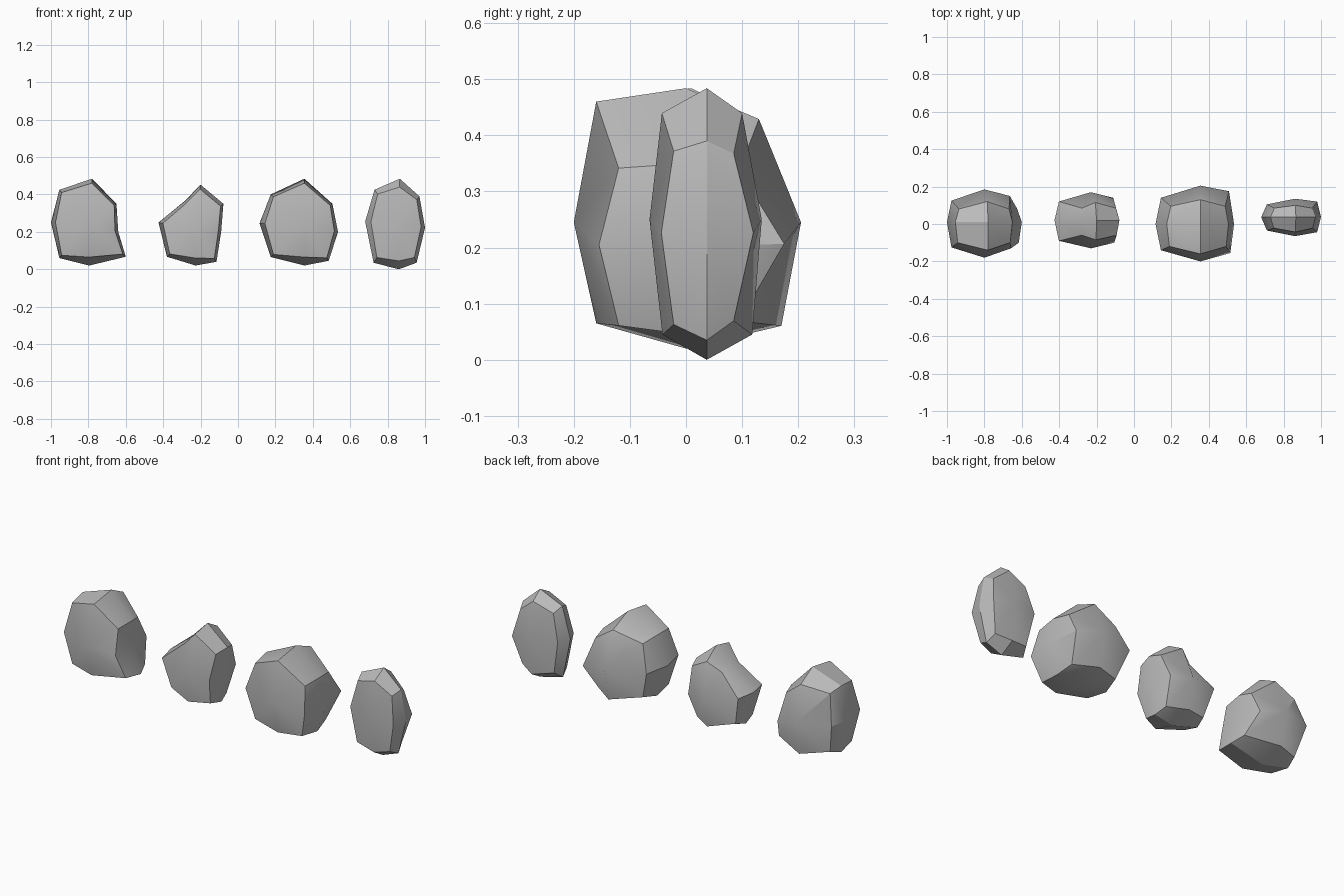
import bpy
import bmesh

default_cube = bpy.data.objects.get("Cube")
if default_cube:
    bpy.data.objects.remove(default_cube, do_unlink=True)

# One plain stone colour
stone_grey = bpy.data.materials.new("stone_grey")
stone_grey.use_nodes = True
stone_colour = (0.5, 0.5, 0.5, 1)
stone_grey.diffuse_color = stone_colour
stone_shader = stone_grey.node_tree.nodes["Principled BSDF"]
stone_shader.inputs["Base Color"].default_value = stone_colour
stone_shader.inputs["Roughness"].default_value = 0.8


def face_layer(bm, outline, centre, side):
    """One broad face: an inset ring of eight points around a raised middle.

    side holds the depth of the middle, of the top, right, bottom and left
    edges and of the corners, then the inset of the edges and the corners.
    """
    middle, edges, corner, edge_inset, corner_inset = side
    ring = []
    for i, (x, z) in enumerate(outline):
        if i % 2 == 0:
            y, inset = edges[i // 2], edge_inset[i // 2]
        else:
            y, inset = corner, corner_inset
        ring.append(bm.verts.new((centre[0] + (x - centre[0]) * inset, y,
                                  centre[1] + (z - centre[1]) * inset)))
    hub = bm.verts.new((centre[0], middle, centre[1]))
    for i in range(0, 8, 2):
        bm.faces.new((hub, ring[i - 1], ring[i], ring[(i + 1) % 8]))
    return ring


def make_rock(name, outline, centre, girth_y, front, back):
    """A rounded block: front face, widest girth and back face, all in quads."""
    bm = bmesh.new()
    girth = [bm.verts.new((x, girth_y, z)) for x, z in outline]
    for side in (front, back):
        ring = face_layer(bm, outline, centre, side)
        for i in range(8):
            j = (i + 1) % 8
            bm.faces.new((girth[i], girth[j], ring[j], ring[i]))
    bmesh.ops.recalc_face_normals(bm, faces=bm.faces)
    mesh = bpy.data.meshes.new(name)
    bm.to_mesh(mesh)
    bm.free()
    mesh.materials.append(stone_grey)
    rock = bpy.data.objects.new(name, mesh)
    bpy.context.collection.objects.link(rock)
    # Soft faces with crisp ridges
    bpy.ops.object.select_all(action="DESELECT")
    rock.select_set(True)
    bpy.context.view_layer.objects.active = rock
    bpy.ops.object.shade_smooth_by_angle()


# Shared insets of the top, right, bottom and left edges
front_inset = (0.9, 0.89, 0.8, 0.88)
back_inset = (0.77, 0.85, 0.82, 0.88)
slim_inset = (0.81, 0.85, 0.82, 0.83)

# Outlines run clockwise from the top
make_rock(
    "notched_rock",
    [(-.78, .484), (-.65, .35), (-.64, .2), (-.6, .067),
     (-.795, .02), (-.955, .06), (-1, .25), (-.955, .425)],
    (-.8, .245), .01,
    (-.18, (-.14, -.13, -.14, -.125), -.1, front_inset, .92),
    (.185, (.12, .15, .15, .125), .08, back_inset, .88))

make_rock(
    "dented_rock",
    [(-.2, .452), (-.078, .35), (-.09, .2), (-.115, .04),
     (-.227, .02), (-.38, .067), (-.425, .25), (-.285, .365)],
    (-.23, .22), .02,
    (-.13, (-.085, -.1, -.11, -.09), -.06, front_inset, .9),
    (.17, (.115, .14, .14, .12), .085, back_inset, .88))

make_rock(
    "round_rock",
    [(.355, .484), (.505, .35), (.535, .2), (.485, .045),
     (.355, .02), (.175, .065), (.115, .245), (.175, .4)],
    (.355, .245), 0,
    (-.2, (-.16, -.155, -.16, -.14), -.12, front_inset, .92),
    (.205, (.13, .175, .17, .14), .095, back_inset, .88))

make_rock(
    "slim_rock",
    [(.865, .484), (.97, .39), (1, .222), (.955, .035),
     (.86, 0), (.725, .035), (.68, .255), (.73, .425)],
    (.86, .25), .037,
    (-.065, (-.043, -.044, -.042, -.035), -.022, slim_inset, .87),
    (.135, (.1, .12, .118, .105), .085, slim_inset, .84))
